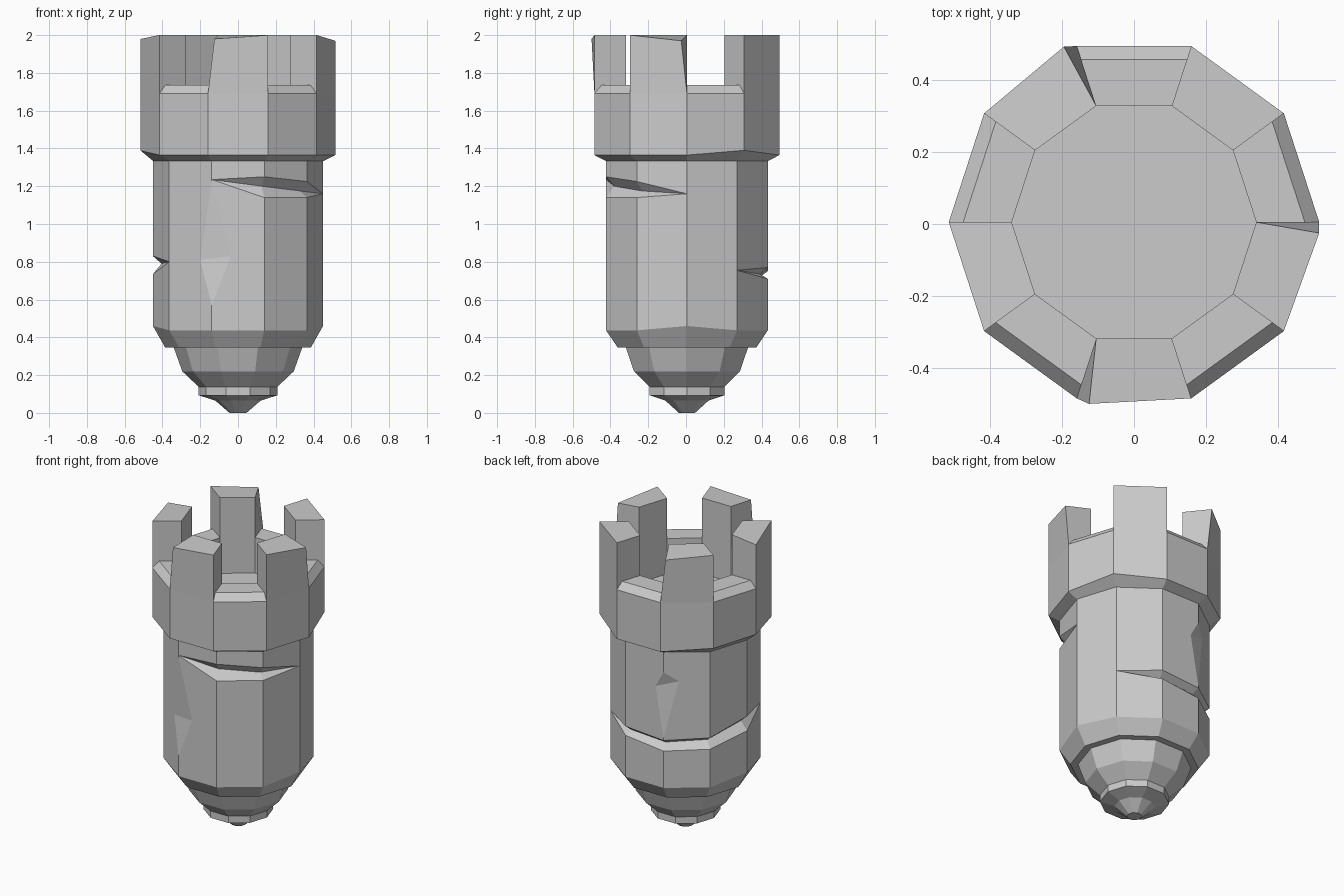
import bpy, bmesh
from math import sin, cos, radians
from mathutils import Vector

if "Cube" in bpy.data.objects:
    bpy.data.objects.remove(bpy.data.objects["Cube"])

N = 10
CY = 0.005


def pt(k, r, z):
    a = radians(36 * k)
    return Vector((r * cos(a), r * sin(a) + CY, z))


def finish(name, bm):
    bmesh.ops.remove_doubles(bm, verts=bm.verts, dist=0.0005)
    bmesh.ops.recalc_face_normals(bm, faces=bm.faces)
    me = bpy.data.meshes.new(name)
    bm.to_mesh(me)
    bm.free()
    ob = bpy.data.objects.new(name, me)
    bpy.context.collection.objects.link(ob)
    return ob


def skin(name, columns, cap_bottom=True, cap_top=True):
    """Closed ten-sided shell from ten columns of (radius, z)."""
    bm = bmesh.new()
    cols = [[bm.verts.new(pt(k, r, z)) for r, z in c] for k, c in enumerate(columns)]
    for k in range(N):
        a, b = cols[k], cols[(k + 1) % N]
        for i in range(len(a) - 1):
            bm.faces.new((a[i], b[i], b[i + 1], a[i + 1]))
    if cap_bottom:
        bm.faces.new([c[0] for c in cols])
    if cap_top:
        bm.faces.new([c[-1] for c in cols])
    return finish(name, bm)


# Shaft with two wedge-shaped slashes: corner -> (lower, inner, upper) heights
R = 0.45
low_slash = {1: (.755,) * 3, 2: (.71, .735, .77), 3: (.68, .72, .75),
             4: (.69, .735, .765), 5: (.735, .79, .83), 6: (.80,) * 3}
high_slash = {7: (1.235,) * 3, 8: (1.14, 1.20, 1.25),
              9: (1.14, 1.175, 1.225), 0: (1.16,) * 3}


def slash(cuts, k, default):
    lo, mid, up = cuts.get(k, (default,) * 3)
    return [(R, lo), (R - (0.045 if up > lo else 0), mid), (R, up)]


columns = []
for k in range(N):
    edge = 0.46 if k in (0, 5) else 0.437
    columns.append([(0.385, 0.345), (R, edge)] + slash(low_slash, k, 0.77)
                   + slash(high_slash, k, 1.2) + [(R, 1.335)])
shaft = skin("tower_shaft", columns)


# Chips knocked out of two shaft corners
def chip(name, k, top, bottom, left, right):
    corner = pt(k, R, 0)

    def on_face(side, s, z):
        p = corner.lerp(pt(k + side, R, 0), s)
        p.z = z
        return p
    l, r = on_face(-1, *left), on_face(1, *right)
    d = (r - l) * 0.4
    pts = [pt(k, R, top), pt(k, R, bottom), l - d, r + d, pt(k, 0.55, (l.z + r.z) / 2)]
    bm = bmesh.new()
    for p in pts:
        bm.verts.new(p)
    bmesh.ops.convex_hull(bm, input=bm.verts)
    cutter = finish(name, bm)
    cutter.hide_render = True
    cutter.hide_viewport = True
    mod = shaft.modifiers.new(name, 'BOOLEAN')
    mod.operation = 'DIFFERENCE'
    mod.solver = 'EXACT'
    mod.object = cutter


chip("front_chip_cutter", 7, 1.228, 0.57, (.27, .81), (.36, .83))
chip("back_chip_cutter", 3, 1.2, 0.765, (.21, 1.095), (.33, 1.14))

# Crown: alternating merlons and bevelled sills around a sunken floor
RO, RI, FLOOR, SILL = 0.515, 0.34, 1.5, 1.735
lip = {1: 1.39, 4: 1.385, 5: 1.388}
worn = {7: (-0.125, -0.5, 1.98), 0: (0.515, -0.025, 1.97),
        3: (-0.195, 0.493, 1.98), 5: (-0.515, 0.005, 1.98)}
bm = bmesh.new()


def face(*pts):
    bm.faces.new([bm.verts.new(p) for p in pts])


def merlon_top(k):
    return Vector(worn[k]) if k in worn else pt(k, RO, 2)


for k in range(N):
    j = (k + 1) % N
    merlon = k % 2 == 1
    under = [[pt(i, R - 0.005, 1.33), pt(i, RO, lip.get(i, 1.365)), pt(i, RO, 1.69)] for i in (k, j)]
    if merlon:
        rest = [[merlon_top(i), pt(i, RI, 2), pt(i, RI, SILL), pt(i, RI, FLOOR)] for i in (k, j)]
    else:
        rest = [[pt(i, 0.475, SILL), pt(i, RI, SILL), pt(i, RI, FLOOR)] for i in (k, j)]
    a, b = under[0] + rest[0], under[1] + rest[1]
    for i in range(len(a) - 1):
        face(a[i], b[i], b[i + 1], a[i + 1])
    if merlon:
        for i in (k, j):
            face(pt(i, RI, SILL), pt(i, RI, 2), merlon_top(i), pt(i, RO, 1.69), pt(i, 0.475, SILL))
face(*[pt(k, RI, FLOOR) for k in range(N)])
face(*[pt(k, R - 0.005, 1.33) for k in range(N)])
finish("battlement_crown", bm)

# Stepped foot and pointed tip
skin("tapered_foot", [[(0.205, 0.135), (0.295, 0.22), (0.345, 0.36)]] * N)
skin("bottom_tip", [[(0.045, 0), (0.12, 0.065), (0.208, 0.093), (0.208, 0.14)]] * N)
